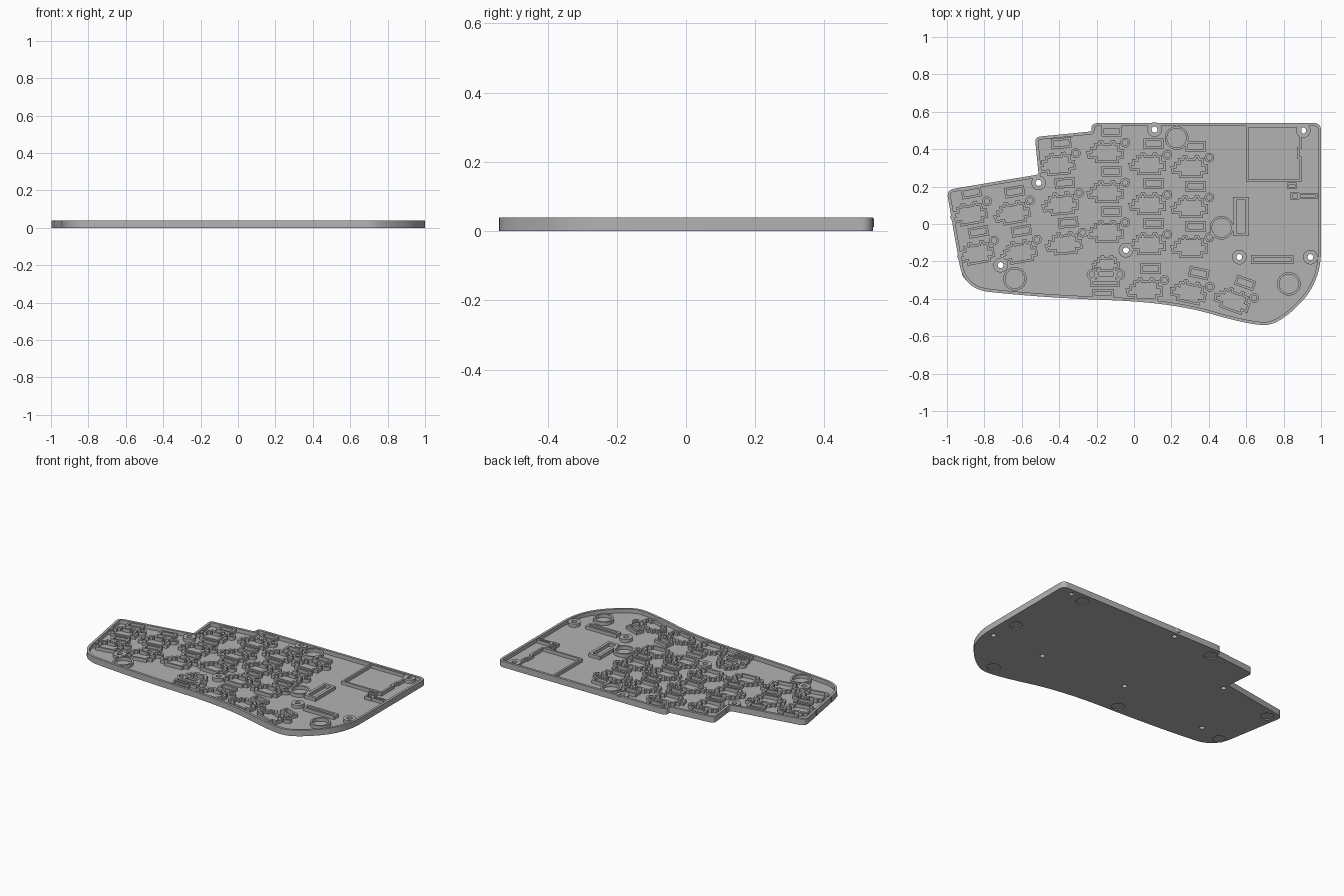
import bpy, bmesh, math
from mathutils import Vector, Matrix

if "Cube" in bpy.data.objects:
    bpy.data.objects.remove(bpy.data.objects["Cube"], do_unlink=True)

FLOOR, WALL_TOP, RIM_TOP, WALL = 0.014, 0.036, 0.04, 0.013

grey = bpy.data.materials.new("grey plastic")
grey.use_nodes = True
colour = (0.45, 0.45, 0.45, 1)
grey.diffuse_color = colour
grey.node_tree.nodes["Principled BSDF"].inputs["Base Color"].default_value = colour


def circle(x, y, r, n=32):
    return [Vector((x + r * math.cos(i * math.tau / n), y + r * math.sin(i * math.tau / n)))
            for i in range(n)]


def rect(x, y, w, h):
    return [Vector((x + a * w / 2, y + b * h / 2))
            for a, b in ((-1, -1), (1, -1), (1, 1), (-1, 1))]


def place(loop, x, y, degrees):
    turn = Matrix.Rotation(math.radians(degrees), 2)
    return [turn @ p + Vector((x, y)) for p in loop]


def rounded(corners, steps=10):
    """Replace every (x, y, radius) corner with a quadratic arc."""
    loop = []
    for i, (x, y, r) in enumerate(corners):
        p = Vector((x, y))
        ends = []
        for q in (corners[i - 1], corners[(i + 1) % len(corners)]):
            d = Vector(q[:2]) - p
            ends.append(p + d.normalized() * min(r, d.length * 0.49))
        for k in range(steps + 1):
            t = k / steps
            loop.append(ends[0] * (1 - t) ** 2 + p * 2 * t * (1 - t) + ends[1] * t * t)
    return loop


def inset(loop, d):
    """Mitred inward offset of a counter-clockwise loop."""
    result = []
    for i, p in enumerate(loop):
        a = (p - loop[i - 1]).normalized()
        b = (loop[(i + 1) % len(loop)] - p).normalized()
        na, nb = Vector((-a.y, a.x)), Vector((-b.y, b.x))
        result.append(p + (na + nb) * d / max(0.3, 1 + na.dot(nb)))
    return result


def finish(bm, name):
    bmesh.ops.recalc_face_normals(bm, faces=bm.faces[:])
    mesh = bpy.data.meshes.new(name)
    bm.to_mesh(mesh)
    bm.free()
    mesh.materials.append(grey)
    obj = bpy.data.objects.new(name, mesh)
    bpy.context.collection.objects.link(obj)
    bpy.ops.object.select_all(action="DESELECT")
    obj.select_set(True)
    bpy.context.view_layer.objects.active = obj
    bpy.ops.object.shade_smooth_by_angle(angle=math.radians(30))


def walls(name, rings, top=WALL_TOP, bottom=FLOOR - 0.002):
    """Upright walls, each between an outer and an inner loop."""
    bm = bmesh.new()
    for outer, inner in rings:
        n = len(outer)
        lo, li, ho, hi = [[bm.verts.new((p.x, p.y, z)) for p in loop]
                          for z in (bottom, top) for loop in (outer, inner)]
        for i in range(n):
            j = (i + 1) % n
            for a, b in ((lo, ho), (ho, hi), (hi, li), (li, lo)):
                bm.faces.new((a[i], a[j], b[j], b[i]))
    finish(bm, name)


def slab(name, loops, bottom, top):
    """Flat plate from an outline with holes."""
    bm = bmesh.new()
    edges = []
    for loop in loops:
        vs = [bm.verts.new((p.x, p.y, bottom)) for p in loop]
        edges += [bm.edges.new((vs[i - 1], vs[i])) for i in range(len(vs))]
    bmesh.ops.triangle_fill(bm, edges=edges, use_beauty=True)
    geo = bmesh.ops.extrude_face_region(bm, geom=bm.faces[:], use_keep_orig=True)
    moved = [v for v in geo["geom"] if isinstance(v, bmesh.types.BMVert)]
    bmesh.ops.translate(bm, verts=moved, vec=(0, 0, top - bottom))
    finish(bm, name)


def framed(loop, d=WALL):
    return loop, inset(loop, d)


# Case outline, counter-clockwise from the upper right corner
outline = rounded([
    (1, 0.54, 0.04), (-0.225, 0.54, 0.04), (-0.228, 0.495, 0.01),
    (-0.53, 0.465, 0.03), (-0.51, 0.265, 0.015), (-1.002, 0.182, 0.04),
    (-0.91, -0.35, 0.14), (-0.45, -0.395, 0.4), (0.2, -0.42, 0.4),
    (0.62, -0.54, 0.3), (0.775, -0.54, 0.3), (1, -0.31, 0.17)])
screws = [(0.11, 0.505), (0.905, 0.5), (-0.51, 0.22), (-0.713, -0.22),
          (-0.043, -0.14), (0.563, -0.177), (0.943, -0.177)]
feet = [(0.8, 0.475), (0.917, 0), (0.7, -0.467), (-0.2, 0.47),
        (-0.17, -0.35), (-0.88, -0.26), (-0.925, 0.13)]
holes = [circle(x, y, 0.016, 16) for x, y in screws]

# Floor, with shallow foot recesses in its underside, and the rim
slab("floor_underside", [outline] + holes + [circle(x, y, 0.04) for x, y in feet], 0, 0.005)
slab("floor", [outline] + holes, 0.005, FLOOR)
walls("rim", [framed(outline, 0.016)], RIM_TOP)

# Screw posts and round weight pockets
walls("screw_posts", [(circle(x, y, 0.039), circle(x, y, 0.016)) for x, y in screws])
pockets = [(0.228, 0.46), (0.468, -0.02), (0.828, -0.32), (-0.637, -0.293)]
walls("round_pockets", [(circle(x, y, 0.063), circle(x, y, 0.051)) for x, y in pockets])

# Stepped switch socket, with two arches along its upper edge
s = 0.0053
socket = [Vector((x * s, y * s)) for x, y in (
    (-19, -8), (-12, -8), (-12, -12), (12, -12), (12, -8), (17, -8), (17, 2), (13, 2),
    (13, 8), (9, 8), (8, 11), (4, 11), (3, 8), (-3, 8), (-4, 11), (-8, 11), (-9, 8),
    (-13, 8), (-13, 4), (-17, 4), (-17, 0), (-21, 0))]
columns = [  # x, y of the upper key, key count, tilt
    (-0.875, 0.06, 2, 10), (-0.645, 0.065, 2, 10), (-0.405, 0.325, 3, 5),
    (-0.145, 0.39, 3, 0), (0.08, 0.325, 3, 0), (0.305, 0.31, 3, 0),
    (0.065, -0.345, 1, 0), (0.3, -0.36, 1, -12), (0.535, -0.405, 1, -20)]
sockets, lights, pins = [], [], []
for x, y, count, tilt in columns:
    t = math.radians(tilt)
    for row in range(count):
        kx, ky = x + row * 0.213 * math.sin(t), y - row * 0.213 * math.cos(t)
        sockets.append(framed(place(socket, kx, ky, tilt)))
        lights.append(framed(place(rect(0.025, 0.105, 0.108, 0.056), kx, ky, tilt)))
        pins.append((place(circle(0.098, 0.045, 0.026, 16), kx, ky, tilt),
                     place(circle(0.098, 0.045, 0.014, 16), kx, ky, tilt)))
walls("switch_sockets", sockets)
walls("light_pockets", lights)
walls("pin_rings", pins)

# Half-size socket cluster for the dial below the fourth column
dial = [framed(place([p * 0.75 for p in socket], -0.145, -0.21, 0)),
        framed(rect(-0.15, -0.268, 0.1, 0.05)),
        framed(rect(-0.165, -0.37, 0.115, 0.045)),
        framed(rect(-0.155, -0.315, 0.16, 0.04))]
dial += [(circle(x, -0.27, 0.028, 16), circle(x, -0.27, 0.015, 16)) for x in (-0.225, -0.075)]
walls("dial_pockets", dial)

# Connector frames
walls("connector_frames", [framed(rect(0.572, 0.04, 0.084, 0.21), 0.018),
                           framed(rect(0.74, -0.19, 0.228, 0.048), 0.014)])

# Controller bay with a stepped right wall, and the small switch beside it
bay = [Vector(p) for p in (
    (0.6, 0.225), (0.895, 0.225), (0.895, 0.36), (0.885, 0.36), (0.885, 0.4),
    (0.895, 0.4), (0.895, 0.53), (0.6, 0.53))]
walls("controller_bay", [framed(bay)])
walls("power_switch_frame", [framed(rect(0.845, 0.205, 0.05, 0.034), 0.01),
                             framed(rect(0.86, 0.15, 0.045, 0.04), 0.01),
                             framed(rect(0.93, 0.15, 0.1, 0.03), 0.01)])
